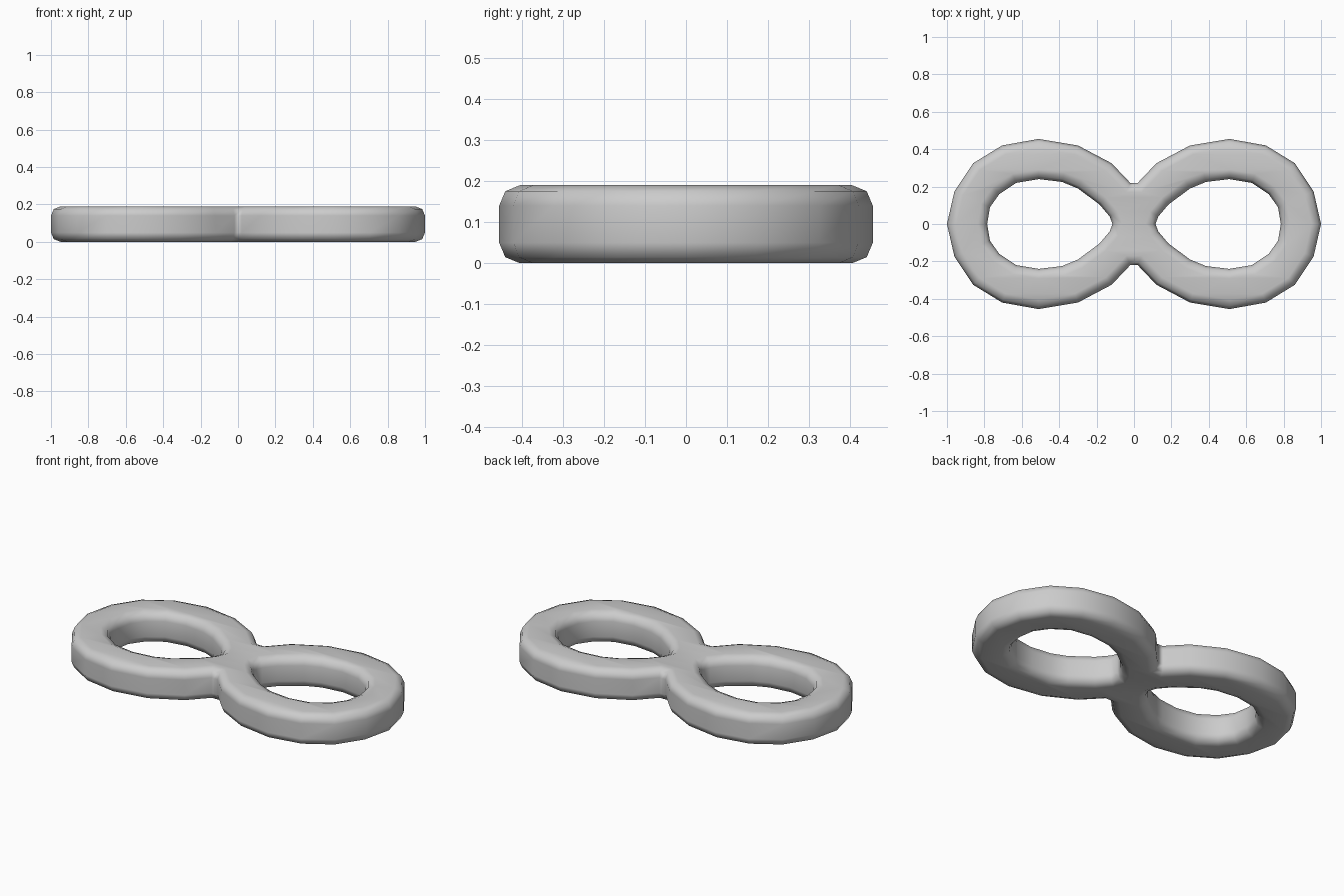
import bpy

if "Cube" in bpy.data.objects:
    bpy.data.objects.remove(bpy.data.objects["Cube"], do_unlink=True)

HEIGHT = 0.19
ROUND = 0.05

# Plain grey surface
grey = bpy.data.materials.new("light grey")
grey.use_nodes = True
grey.diffuse_color = (0.6, 0.6, 0.6, 1)
grey.node_tree.nodes["Principled BSDF"].inputs["Base Color"].default_value = grey.diffuse_color

# Quarter outlines: outer edge from waist to tip, hole from inner tip to outer tip
outer = [(0.02, 0.22), (0.12, 0.325), (0.30, 0.42), (0.51, 0.455),
         (0.705, 0.42), (0.86, 0.325), (0.96, 0.175), (1.0, 0)]
hole = [(0.115, 0), (0.13, 0.04), (0.185, 0.105), (0.30, 0.19), (0.385, 0.225),
        (0.51, 0.24), (0.63, 0.22), (0.72, 0.16), (0.77, 0.09), (0.785, 0)]


def mirror_x(points):
    return [(-x, y) for x, y in points]


def mirror_y(points):
    return [(x, -y) for x, y in points if y > 0][::-1]


right_lobe = outer + mirror_y(outer)
right_hole = hole + mirror_y(hole)

# Filled figure-eight band with rounded rims
curve = bpy.data.curves.new("figure_eight_band", "CURVE")
curve.dimensions = "2D"
curve.fill_mode = "BOTH"
curve.extrude = HEIGHT / 2 - ROUND
curve.bevel_depth = ROUND
curve.bevel_resolution = 1
curve.offset = -ROUND
for loop in (right_lobe + mirror_x(right_lobe)[::-1], right_hole, mirror_x(right_hole)):
    spline = curve.splines.new("POLY")
    spline.points.add(len(loop) - 1)
    for point, (x, y) in zip(spline.points, loop):
        point.co = (x, y, 0, 1)
    spline.use_cyclic_u = True
    spline.use_smooth = True
curve.materials.append(grey)

band = bpy.data.objects.new("figure_eight_band", curve)
bpy.context.collection.objects.link(band)
band.location.z = HEIGHT / 2

# Turn it into one welded, smoothly shaded mesh with flat top and bottom
bpy.ops.object.select_all(action="DESELECT")
band.select_set(True)
bpy.context.view_layer.objects.active = band
bpy.ops.object.convert(target="MESH")
band = bpy.context.object
band.name = "figure_eight_band"
weld = band.modifiers.new("Weld", "WELD")
weld.merge_threshold = 0.001
bpy.ops.object.shade_smooth()
normals = band.modifiers.new("Weighted Normal", "WEIGHTED_NORMAL")
normals.weight = 80
